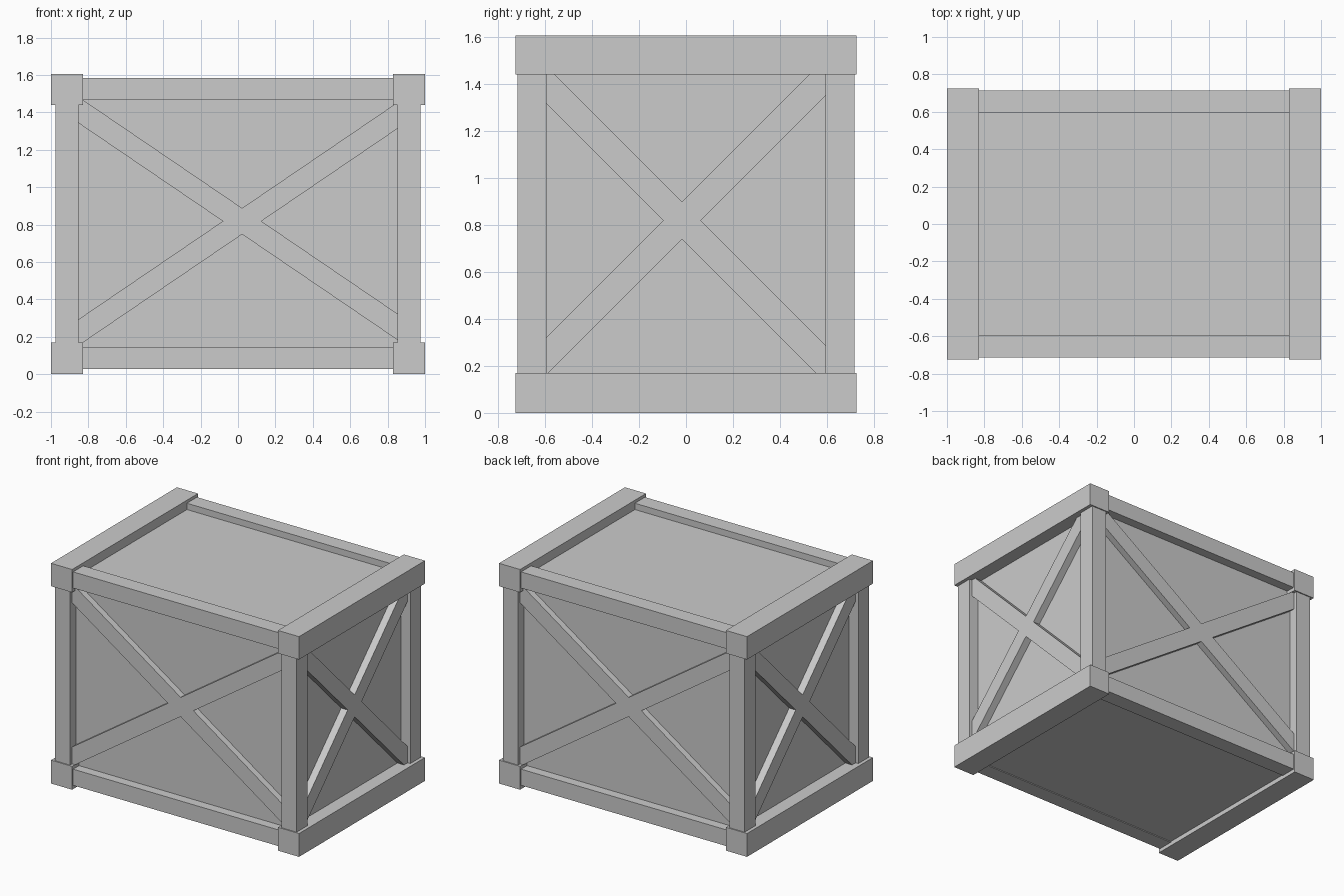
import bpy, bmesh
from math import pi
from mathutils import Matrix

if "Cube" in bpy.data.objects:
    bpy.data.objects.remove(bpy.data.objects["Cube"])


def finish(bm, name):
    bmesh.ops.recalc_face_normals(bm, faces=bm.faces)
    me = bpy.data.meshes.new(name)
    bm.to_mesh(me)
    bm.free()
    ob = bpy.data.objects.new(name, me)
    bpy.context.collection.objects.link(ob)
    return ob


def box(name, x, y, z):
    bm = bmesh.new()
    bmesh.ops.create_cube(bm, size=1)
    for v in bm.verts:
        v.co = [(a + b) / 2 + c * (b - a) for (a, b), c in zip((x, y, z), v.co)]
    return finish(bm, name)


def span(sign, a, b):
    return tuple(sorted((sign * a, sign * b)))


def cross_brace(name, half, slope, t, cu, cz, matrix, inner, outer):
    """X-shaped outline with vertical half-thickness t, extruded outward."""
    w = t / slope
    zl, zr = slope * (half + cu), slope * (half - cu)
    pts = [(cu, cz + t), (half, cz + zr + t), (half, cz + zr - t), (cu + w, cz),
           (half, cz - zr + t), (half, cz - zr - t), (cu, cz - t),
           (-half, cz - zl - t), (-half, cz - zl + t), (cu - w, cz),
           (-half, cz + zl - t), (-half, cz + zl + t)]
    bm = bmesh.new()
    face = bm.faces.new([bm.verts.new((u, -inner, z)) for u, z in pts])
    ext = bmesh.ops.extrude_face_region(bm, geom=[face])
    moved = [g for g in ext["geom"] if isinstance(g, bmesh.types.BMVert)]
    bmesh.ops.translate(bm, verts=moved, vec=(0, inner - outer, 0))
    bmesh.ops.transform(bm, matrix=matrix, verts=bm.verts)
    return finish(bm, name)


# Panels forming the crate body: recessed sides and top, nearly flush bottom
box("crate_panels", (-0.90, 0.90), (-0.645, 0.645), (0.033, 1.537))

# Frame: thick end beams, long beams and corner posts
for sx in (-1, 1):
    for z in ((0, 0.17), (1.438, 1.605)):
        box("end_beam", span(sx, 0.83, 1.0), (-0.725, 0.725), z)
    for sy in (-1, 1):
        box("corner_post", span(sx, 0.853, 0.975), span(sy, 0.593, 0.717), (0.16, 1.45))
for sy in (-1, 1):
    for z in ((0.027, 0.145), (1.465, 1.583)):
        box("long_beam", (-0.84, 0.84), span(sy, 0.597, 0.713), z)

# Diagonal cross braces on the four sides
for name, turn in (("front_brace", 0), ("back_brace", pi)):
    cross_brace(name, 0.855, 0.68, 0.07, 0.022, 0.818,
                Matrix.Rotation(turn, 4, 'Z'), 0.63, 0.692)
for name, turn in (("right_brace", pi / 2), ("left_brace", -pi / 2)):
    cross_brace(name, 0.596, 1.0, 0.08, -0.017, 0.818,
                Matrix.Rotation(turn, 4, 'Z'), 0.88, 0.953)
